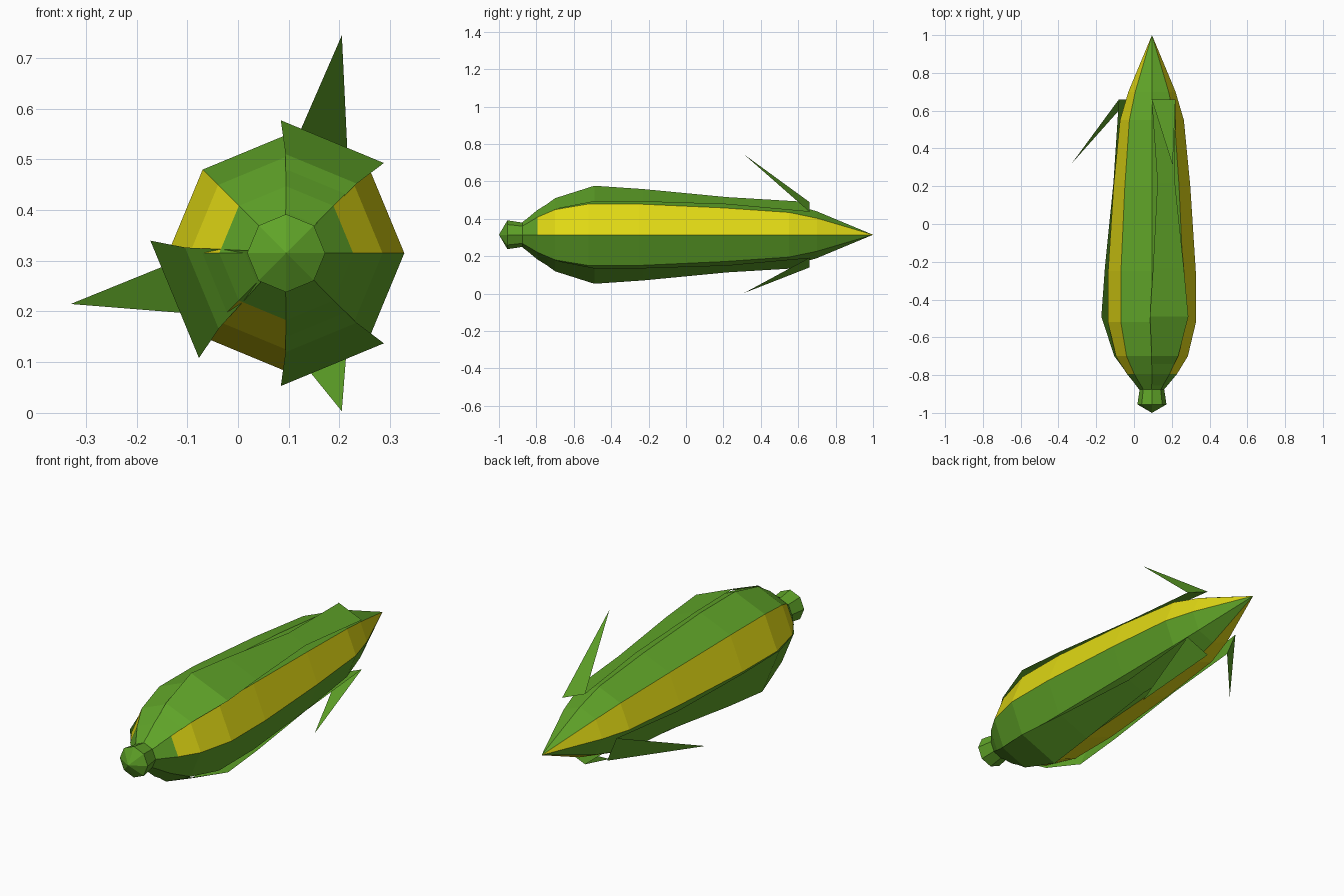
import bpy, bmesh, math
from mathutils import Vector

if "Cube" in bpy.data.objects:
    bpy.data.objects.remove(bpy.data.objects["Cube"])

CX, CZ = 0.095, 0.315      # long axis of the cob runs along y here


def material(name, rgb):
    m = bpy.data.materials.new(name)
    m.diffuse_color = (*rgb, 1)
    m.use_nodes = True
    m.node_tree.nodes["Principled BSDF"].inputs["Base Color"].default_value = m.diffuse_color
    return m


GREEN = material("husk green", (0.114, 0.365, 0.021))
YELLOW = material("kernel yellow", (0.75, 0.69, 0.007))


def finish(name, bm, mats):
    me = bpy.data.meshes.new(name)
    bm.to_mesh(me)
    bm.free()
    for m in mats:
        me.materials.append(m)
    ob = bpy.data.objects.new(name, me)
    bpy.context.collection.objects.link(ob)
    return ob


def lathe(name, profile, mats, yellow_sides=(), yellow_from=0):
    """Eight-sided body of (y, radius) rings; chosen sides are yellow."""
    bm = bmesh.new()
    rings = []
    for y, r in profile:
        if r == 0:
            rings.append([bm.verts.new((CX, y, CZ))] * 8)
        else:
            rings.append([bm.verts.new((CX + r * math.cos(k * math.pi / 4), y,
                                        CZ + r * math.sin(k * math.pi / 4)))
                          for k in range(8)])
    for i, (a, b) in enumerate(zip(rings, rings[1:])):
        for k in range(8):
            n = (k + 1) % 8
            f = bm.faces.new(dict.fromkeys((a[k], b[k], b[n], a[n])))
            if k in yellow_sides and i >= yellow_from:
                f.material_index = 1
    bmesh.ops.recalc_face_normals(bm, faces=bm.faces)
    return finish(name, bm, mats)


# Stem stub
lathe("stem", [(-1, 0), (-0.955, 0.077), (-0.875, 0.065)], [GREEN])

# Cob with three exposed kernel strips
lathe("cob",
      [(-0.875, 0.065), (-0.795, 0.132), (-0.70, 0.19), (-0.52, 0.233),
       (-0.25, 0.232), (0.2, 0.203), (0.55, 0.169), (0.70, 0.125), (1, 0)],
      [GREEN, YELLOW], yellow_sides=(0, 3, 5), yellow_from=1)

# Outer husk leaves: strip along the cob, then a tip folded backwards
LEAF = [(-0.875, 0.062, 0.027), (-0.70, 0.180, 0.076), (-0.49, 0.238, 0.110),
        (-0.23, 0.228, 0.088), (0.22, 0.197, 0.050), (0.66, 0.161, 0.068)]


def leaf(name, angle, side, tip, widen=1.0):
    a = math.radians(angle)
    out = Vector((math.cos(a), 0, math.sin(a)))
    lat = side * Vector((math.sin(a), 0, -math.cos(a)))
    bm = bmesh.new()

    def vert(y, d, s):
        return bm.verts.new(Vector((CX, y, CZ)) + out * d + lat * s)

    rows = [(vert(y, d, -w * widen), vert(y, d, w * widen)) for y, d, w in LEAF[:-1]]
    y, d, w = LEAF[-1]
    rows.append((vert(y, d, -w), vert(y, d, w)))
    for p, q in zip(rows, rows[1:]):
        bm.faces.new((p[0], p[1], q[1], q[0]))
    bm.faces.new((rows[-1][0], rows[-1][1], vert(*tip)))
    bmesh.ops.recalc_face_normals(bm, faces=bm.faces)
    if bm.faces[:][0].normal.dot(out) < 0:
        bmesh.ops.reverse_faces(bm, faces=bm.faces)
    return finish(name, bm, [GREEN])


leaf("upper_leaf", 67.5, 1, (0.31, 0.439, -0.063))
leaf("left_leaf", 202.5, -1, (0.32, 0.431, -0.070), 1.14)
leaf("lower_leaf", 292.5, -1, (0.31, 0.330, -0.018))
